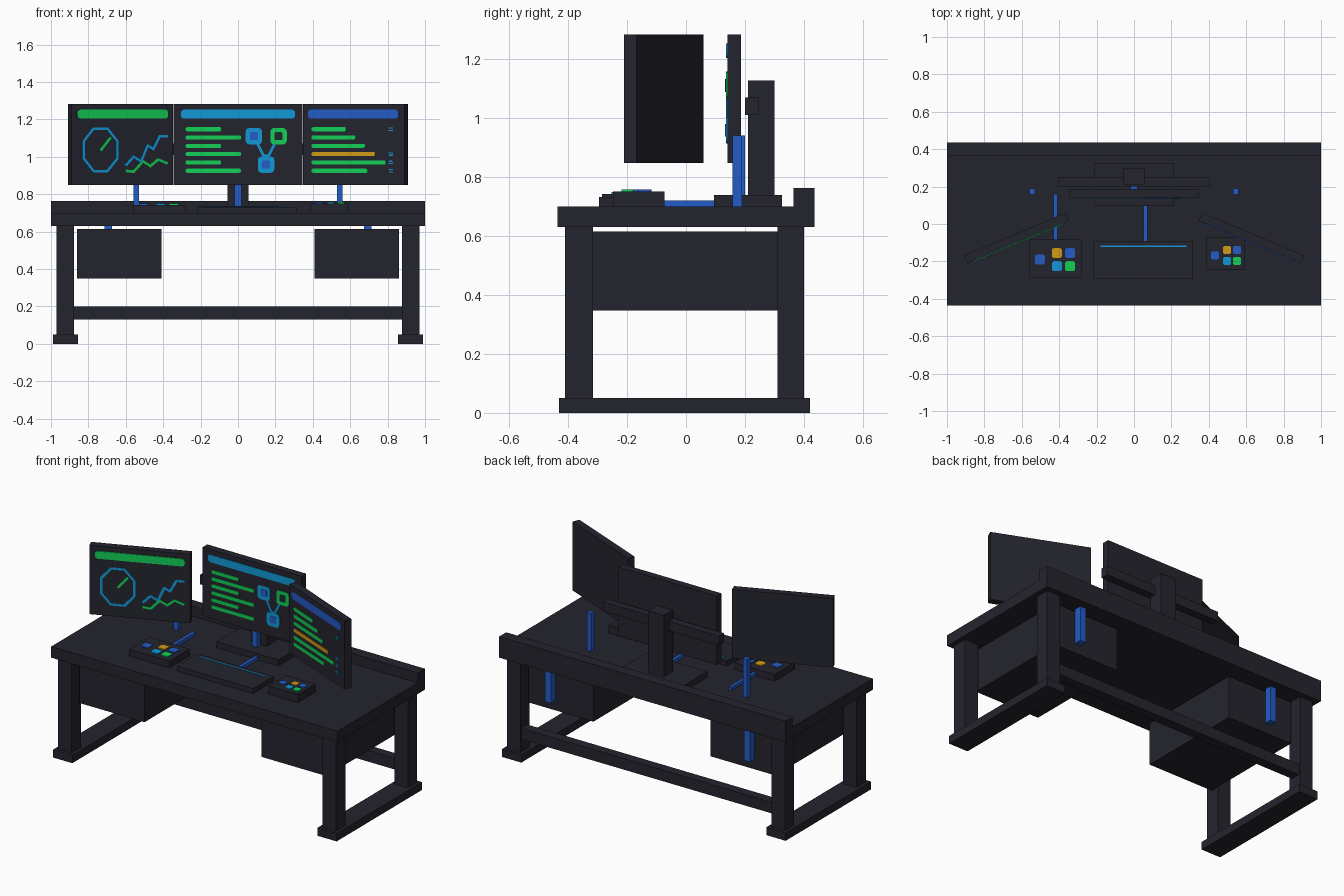
import bpy
import math
from mathutils import Matrix, Vector

default_cube = bpy.data.objects.get("Cube")
if default_cube:
    bpy.data.objects.remove(default_cube, do_unlink=True)


def make_material(name, red, green, blue):
    def linear(value):
        return ((value / 255 + 0.055) / 1.055) ** 2.4

    colour = (linear(red), linear(green), linear(blue), 1)
    material = bpy.data.materials.new(name)
    material.diffuse_color = colour
    material.use_nodes = True
    for node in material.node_tree.nodes:
        if node.type == "BSDF_PRINCIPLED":
            node.inputs["Base Color"].default_value = colour
    return material


dark = make_material("charcoal", 36, 36, 46)
blue = make_material("royal blue", 36, 92, 200)
cyan = make_material("cyan", 18, 152, 215)
green = make_material("green", 18, 208, 88)
orange = make_material("amber", 208, 155, 22)


def prism(name, outline, low, high, material, place):
    """Extrude a flat outline from low to high, then place it in the scene."""
    count = len(outline)
    verts = [place @ Vector((u, v, w)) for w in (low, high) for u, v in outline]
    faces = [list(range(count))[::-1], list(range(count, 2 * count))]
    for i in range(count):
        j = (i + 1) % count
        faces.append([i, j, count + j, count + i])
    mesh = bpy.data.meshes.new(name)
    mesh.from_pydata(verts, [], faces)
    mesh.materials.append(material)
    part = bpy.data.objects.new(name, mesh)
    bpy.context.collection.objects.link(part)
    return part


def box(name, x, y, z, material=dark, place=Matrix()):
    outline = [(x[0], y[0]), (x[1], y[0]), (x[1], y[1]), (x[0], y[1])]
    return prism(name, outline, z[0], z[1], material, place)


def rounded(cx, cy, width, height, radius):
    """Outline of a rectangle with rounded corners."""
    points = []
    for corner, (sx, sy) in enumerate(((1, 1), (-1, 1), (-1, -1), (1, -1))):
        for step in range(4):
            angle = math.radians(90 * corner + 30 * step)
            points.append((cx + sx * (width / 2 - radius) + radius * math.cos(angle),
                           cy + sy * (height / 2 - radius) + radius * math.sin(angle)))
    return points


# Desk surface and raised rear rail
box("desk_top", (-1, 1), (-0.435, 0.435), (0.63, 0.7))
box("rear_rail", (-1, 1), (0.365, 0.435), (0.7, 0.763))
box("stretcher", (-0.88, 0.88), (0.33, 0.39), (0.13, 0.2))


# Legs, feet, cabinets, cable drops and side posts, one set for each side
def mirrored_box(name, inner, outer, y, z, material=dark):
    for side, sign in (("left", 1), ("right", -1)):
        box(side + "_" + name, sorted((sign * inner, sign * outer)), y, z, material)


mirrored_box("foot", 0.856, 0.99, (-0.43, 0.42), (0, 0.05))
mirrored_box("front_leg", 0.877, 0.97, (-0.41, -0.315), (0.05, 0.63))
mirrored_box("rear_leg", 0.877, 0.97, (0.31, 0.4), (0.05, 0.63))
mirrored_box("cabinet", 0.408, 0.862, (-0.35, 0.34), (0.348, 0.615))
mirrored_box("cable_drop", 0.675, 0.715, (0.34, 0.385), (0.41, 0.63), blue)
mirrored_box("monitor_cable_post", 0.53, 0.56, (0.158, 0.19), (0.7, 0.94), blue)

# Central monitor stand
box("stand_base", (-0.215, 0.215), (0.095, 0.325), (0.7, 0.738))
box("stand_column", (-0.055, 0.055), (0.21, 0.3), (0.738, 1.127))
box("stand_crossbar", (-0.405, 0.405), (0.2, 0.248), (1.01, 1.07))
box("stand_cable", (-0.018, 0.018), (0.165, 0.2), (0.738, 0.94), blue)

# Keyboard with a light strip, and cables lying on the desk
box("keyboard", (-0.22, 0.312), (-0.295, -0.092), (0.7, 0.732))
box("keyboard_light", (-0.18, 0.28), (-0.124, -0.116), (0.731, 0.735), cyan)
box("left_desk_cable", (-0.43, -0.41), (-0.085, 0.16), (0.7, 0.72), blue)
box("centre_desk_cable", (0.052, 0.072), (-0.093, 0.096), (0.7, 0.72), blue)


# Button pads
def button_pad(name, x, y, top, columns, rows, size):
    box(name, x, y, (0.7, top))
    middle = sum(rows) / 2
    layout = ((columns[0], middle, blue), (columns[1], rows[0], orange),
              (columns[2], rows[0], blue), (columns[1], rows[1], cyan),
              (columns[2], rows[1], green))
    for cx, cy, material in layout:
        prism(name + "_button", rounded(cx, cy, size, size, size * 0.25),
              top - 0.001, top + 0.006, material, Matrix())


button_pad("right_pad", (-0.56, -0.28), (-0.285, -0.083), 0.743,
           (-0.503, -0.412, -0.342), (-0.155, -0.225), 0.054)
button_pad("left_pad", (0.385, 0.592), (-0.247, -0.073), 0.751,
           (0.433, 0.497, 0.551), (-0.139, -0.198), 0.043)


# Monitors: drawings on each screen use front-facing x and z
class Monitor:
    def __init__(self, name, cx, cy, width, degrees):
        self.name = name
        self.half = 0.023
        angle = math.radians(degrees)
        self.squash = math.cos(angle)
        self.face_x = cx + math.sin(angle) * self.half
        turn = Matrix.Translation((cx, cy, 0)) @ Matrix.Rotation(angle, 4, "Z")
        box(name, (-width / 2, width / 2), (-self.half, self.half),
            (0.848, 1.283), dark, turn)
        self.place = turn @ Matrix.Rotation(math.radians(90), 4, "X")

    def plate(self, label, outline, material, lift=0.004):
        local = [((x - self.face_x) / self.squash, z) for x, z in outline]
        prism(self.name + "_" + label, local, self.half - 0.001,
              self.half + lift, material, self.place)

    def bar(self, label, start, end, z, height, material):
        outline = rounded((start + end) / 2, z, end - start, height, height * 0.35)
        self.plate(label, outline, material)

    def line(self, label, points, width, material):
        for first, second in zip(points, points[1:]):
            a, b = Vector(first), Vector(second)
            along = (b - a).normalized() * width / 2
            across = Vector((-along.y, along.x))
            a, b = a - along / 2, b + along / 2
            self.plate(label, [a - across, b - across, b + across, a + across], material)


header_z, header_height, bar_height = 1.228, 0.048, 0.022
row_heights = [1.147 - 0.0443 * row for row in range(6)]

# Gauge and chart screen
gauge = Monitor("right_monitor", -0.628, -0.075, 0.59, 22.7)
gauge.bar("header", -0.86, -0.375, header_z, header_height, green)
ring = [(-0.737 + 0.09 * math.cos(math.radians(45 * i + 22.5)) / 0.93,
         1.037 + 0.118 * math.sin(math.radians(45 * i + 22.5)) / 0.96) for i in range(9)]
gauge.line("dial", ring, 0.014, cyan)
gauge.line("needle", [(-0.735, 1.035), (-0.685, 1.1)], 0.014, green)
gauge.line("upper_chart", [(-0.6, 0.955), (-0.56, 1), (-0.52, 0.975), (-0.485, 1.06),
                           (-0.455, 1.04), (-0.42, 1.11), (-0.38, 1.11)], 0.014, cyan)
gauge.line("lower_chart", [(-0.6, 0.925), (-0.56, 0.92), (-0.51, 0.975), (-0.47, 0.95),
                           (-0.43, 0.985), (-0.38, 0.965)], 0.014, green)

# Text and node diagram screen
diagram = Monitor("centre_monitor", 0, 0.163, 0.69, 0)
diagram.bar("header", -0.305, 0.305, header_z, header_height, cyan)
for z, end in zip(row_heights, (-0.09, 0.016, -0.09, 0.016, -0.09, 0.016)):
    diagram.bar("text_row", -0.28, end, z, bar_height, green)
nodes = ((0.085, 1.11, cyan, blue), (0.217, 1.11, green, dark), (0.15, 0.958, cyan, blue))
for x, z, outer, inner in nodes:
    diagram.line("link", [(x, z), (0.15, 0.98 if z > 1 else z + 0.05)], 0.014, cyan)
    diagram.plate("node", rounded(x, z, 0.088, 0.088, 0.02), outer, 0.005)
    diagram.plate("node_core", rounded(x, z, 0.043, 0.043, 0.008), inner, 0.007)

# Text listing screen with one highlighted row
listing = Monitor("left_monitor", 0.628, -0.075, 0.59, -22.7)
listing.bar("header", 0.375, 0.86, header_z, header_height, blue)
for row, end in enumerate((0.58, 0.63, 0.68, 0.735, 0.79, 0.695)):
    z = row_heights[row]
    listing.bar("text_row", 0.395, end, z, bar_height, orange if row == 3 else green)
    if row not in (1, 2):
        for offset in (-0.006, 0.006):
            listing.bar("row_mark", 0.807, 0.83, z + offset, 0.006, cyan)
